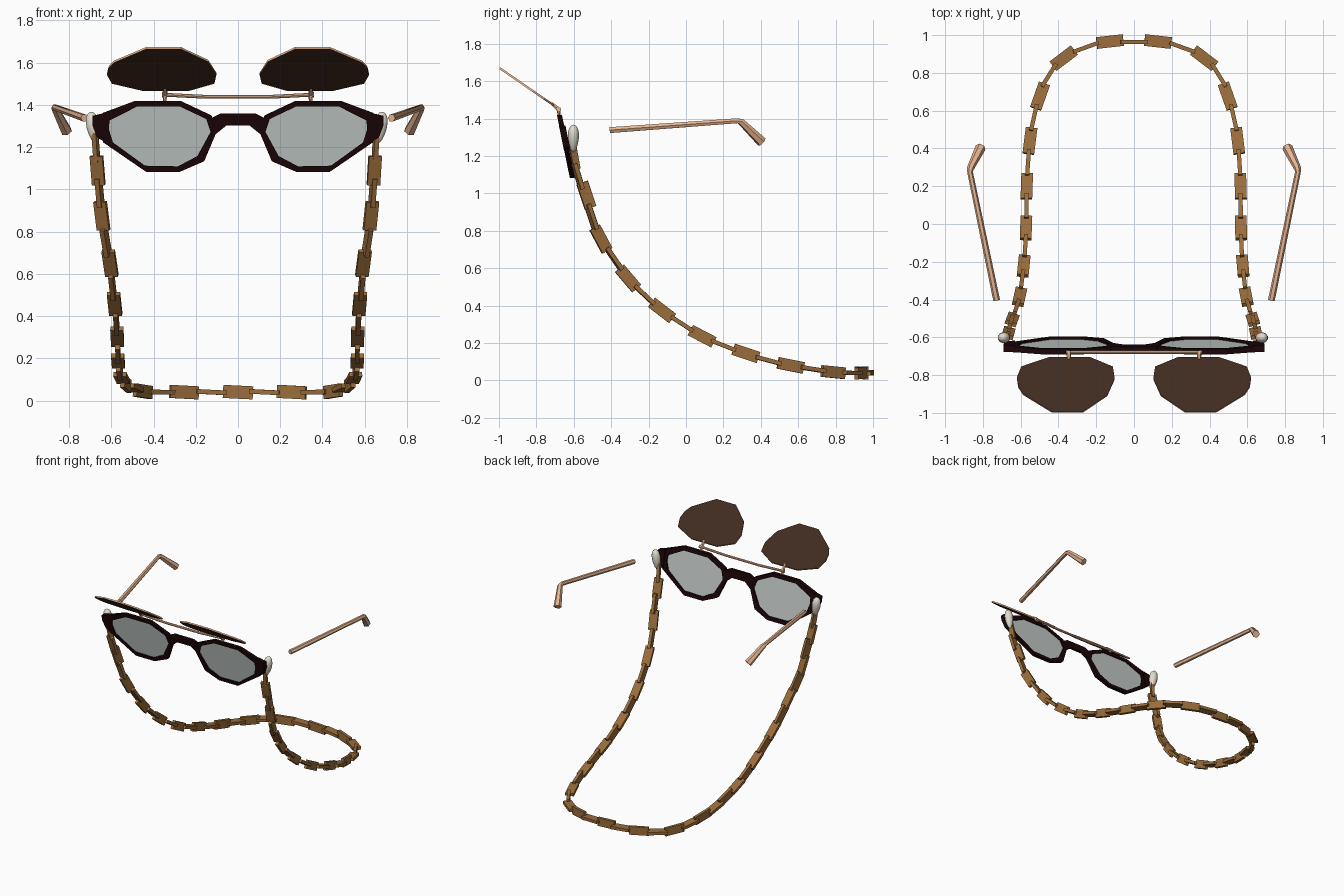
import bpy, bmesh, math
from mathutils import Vector, Matrix

if "Cube" in bpy.data.objects:
    bpy.data.objects.remove(bpy.data.objects["Cube"])


def material(name, rgb):
    m = bpy.data.materials.new(name)
    m.diffuse_color = (*rgb, 1)
    m.use_nodes = True
    m.node_tree.nodes["Principled BSDF"].inputs["Base Color"].default_value = m.diffuse_color
    return m


MAROON = material("dark maroon", (0.011, 0.0015, 0.002))
GLASS = material("grey glass", (0.55, 0.60, 0.58))
BROWN = material("brown tint", (0.052, 0.024, 0.014))
COPPER = material("copper", (0.80, 0.46, 0.28))
WOOD = material("tan brown", (0.33, 0.155, 0.045))
CREAM = material("cream", (0.76, 0.72, 0.62))


def finish(name, bm, *mats, smooth=False):
    bmesh.ops.recalc_face_normals(bm, faces=bm.faces)
    me = bpy.data.meshes.new(name)
    bm.to_mesh(me)
    bm.free()
    for m in mats:
        me.materials.append(m)
    ob = bpy.data.objects.new(name, me)
    bpy.context.collection.objects.link(ob)
    if smooth:
        bpy.context.view_layer.objects.active = ob
        ob.select_set(True)
        bpy.ops.object.shade_smooth_by_angle(angle=math.radians(40))
        ob.select_set(False)
    return ob


def front_plane(x, z, d):
    """Tilted plane of the spectacles, d = depth backwards."""
    return Vector((x, -0.690 + (1.418 - z) * 0.205 + d, z))


def clip_plane(x, y, d):
    """Raised plane of the flip-up lenses, d = depth across the lens."""
    return Vector((x, y - 0.57 * d, 1.472 + (-0.709 - y) * 0.69 - 0.82 * d))


def plate(name, pts, plane, d0, d1, side, mats, hole=None):
    """Extrude an outline between two depths; with a hole it becomes a ring."""
    bm = bmesh.new()

    def loop(points, d):
        return [bm.verts.new(plane(side * u, v, d)) for u, v in points]

    def band(a, b, idx=0):
        for i in range(len(a)):
            j = (i + 1) % len(a)
            bm.faces.new((a[i], a[j], b[j], b[i])).material_index = idx

    a, b = loop(pts, d0), loop(pts, d1)
    band(a, b, len(mats) - 1)
    if hole:
        c, d = loop(hole, d0), loop(hole, d1)
        band(c, d)
        band(a, c)
        band(b, d)
    else:
        bm.faces.new(a)
        bm.faces.new(b)
    return finish(name, bm, *mats)


def tube(name, path, mat, sides=8):
    """Sweep a round section along points given as (x, y, z, radius)."""
    bm = bmesh.new()
    P = [Vector(p[:3]) for p in path]
    rings = []
    for i, p in enumerate(P):
        t = (P[min(i + 1, len(P) - 1)] - P[max(i - 1, 0)]).normalized()
        ref = Vector((0, 0, 1)) if abs(t.z) < 0.9 else Vector((1, 0, 0))
        h = t.cross(ref).normalized()
        w = h.cross(t)
        r = path[i][3]
        rings.append([bm.verts.new(p + r * (h * math.cos(k) + w * math.sin(k)))
                      for k in (2 * math.pi * n / sides for n in range(sides))])
    for a, b in zip(rings, rings[1:]):
        for k in range(sides):
            j = (k + 1) % sides
            bm.faces.new((a[k], a[j], b[j], b[k]))
    bm.faces.new(rings[0])
    bm.faces.new(rings[-1])
    return finish(name, bm, mat, smooth=True)


# Outlines for one side
INNER = [(.608, 1.326), (.478, 1.392), (.275, 1.392), (.150, 1.333), (.130, 1.272),
         (.192, 1.158), (.284, 1.109), (.440, 1.112), (.592, 1.222), (.612, 1.286)]
OUTER = [(.64, 1.362), (.49, 1.418), (.27, 1.418), (.125, 1.35), (.10, 1.275),
         (.16, 1.133), (.275, 1.083), (.435, 1.083), (.638, 1.222), (.66, 1.29)]
ENDPIECE = [(.63, 1.362), (.69, 1.348), (.69, 1.305), (.667, 1.245), (.630, 1.225)]
CLIP = [(.62, -.815), (.597, -.757), (.45, -.707), (.233, -.707), (.112, -.757),
        (.102, -.82), (.142, -.908), (.27, -.995), (.435, -.995), (.587, -.902), (.613, -.862)]
BRIDGE = [(.13, 1.335), (.08, 1.36), (-.08, 1.36), (-.13, 1.335),
          (-.105, 1.262), (-.055, 1.302), (.055, 1.302), (.105, 1.262)]

plate("bridge", BRIDGE, front_plane, 0.006, 0.028, 1, [MAROON])

for side, tag in ((1, "right"), (-1, "left")):
    # Spectacle front
    plate(f"{tag}_rim", OUTER, front_plane, 0, 0.027, side, [MAROON], INNER)
    plate(f"{tag}_lens", INNER, front_plane, 0.010, 0.016, side, [GLASS])
    plate(f"{tag}_endpiece", ENDPIECE, front_plane, -0.001, 0.034, side, [MAROON])
    # Flip-up lens with copper edge, and its small hinge
    plate(f"{tag}_flip_lens", CLIP, clip_plane, -0.005, 0.006, side, [BROWN, COPPER])
    tube(f"{tag}_flip_hinge", [(side * .345, -.678, 1.405, .009),
                               (side * .345, -.682, 1.45, .013),
                               (side * .345, -.72, 1.482, .009)], COPPER, 6)
    # Temple arm with bent tip
    tube(f"{tag}_temple", [(side * .727, -.405, 1.338, .018),
                           (side * .868, .275, 1.388, .015),
                           (side * .866, .295, 1.382, .019),
                           (side * .812, .405, 1.275, .028)], COPPER, 6)
    # Cream chain holder
    bm = bmesh.new()
    bmesh.ops.create_uvsphere(bm, u_segments=10, v_segments=8, radius=1)
    for v in bm.verts:
        taper = 1 + 0.25 * v.co.z
        v.co = Vector((v.co.x * .032 * taper, v.co.y * .029 * taper, v.co.z * .075))
    bm.transform(Matrix.Translation((side * .680 - .006, -.602, 1.293))
                 @ Matrix.Rotation(side * 0.14, 4, 'Y'))
    finish(f"{tag}_chain_holder", bm, CREAM, smooth=True)

# Bar joining the flip-up lenses
tube("flip_bar", [(-.36, -.68, 1.448, .013), (-.33, -.68, 1.447, .009),
                  (-.15, -.68, 1.438, .009), (.15, -.68, 1.438, .009),
                  (.33, -.68, 1.447, .009), (.36, -.68, 1.448, .013)], COPPER)

# Chain: flat links, each turned a quarter from the last
HALF = [(.662, -.597, 1.20), (.655, -.577, 1.09), (.647, -.533, .99), (.637, -.505, .875),
        (.62, -.455, .755), (.60, -.385, .65), (.59, -.31, .545), (.58, -.222, .457),
        (.573, -.128, .374), (.569, -.021, .302), (.567, .086, .236), (.566, .20, .187),
        (.56, .32, .144), (.55, .44, .107), (.53, .56, .08), (.497, .677, .06),
        (.45, .787, .044), (.372, .878, .040), (.255, .935, .040), (.127, .966, .040)]
right = [Vector((x - .009 * z, y, z)) for x, y, z in HALF]
left = [Vector((-x - .009 * z, y, z)) for x, y, z in HALF]
chain = right + [Vector((0, .964, .040))] + left[::-1]
for i, p in enumerate(chain):
    t = (chain[min(i + 1, len(chain) - 1)] - chain[max(i - 1, 0)]).normalized()
    h = t.cross(Vector((0, 0, 1))).normalized()
    if 17 < i < 23:
        t = Matrix.Rotation(0.05, 3, h) @ t      # slack links at the back hang askew
    n = h.cross(t)
    end = i in (0, len(chain) - 1)
    wide, thin = (.036 if end else .062), .022
    a, b = (wide, thin) if i % 2 else (thin, wide)
    bm = bmesh.new()
    bmesh.ops.create_cube(bm, size=1)
    for v in bm.verts:
        c = v.co.copy()
        v.co = p + t * c.x * .142 + h * c.y * a + n * c.z * b
    finish(f"chain_link_{i + 1}", bm, WOOD)
